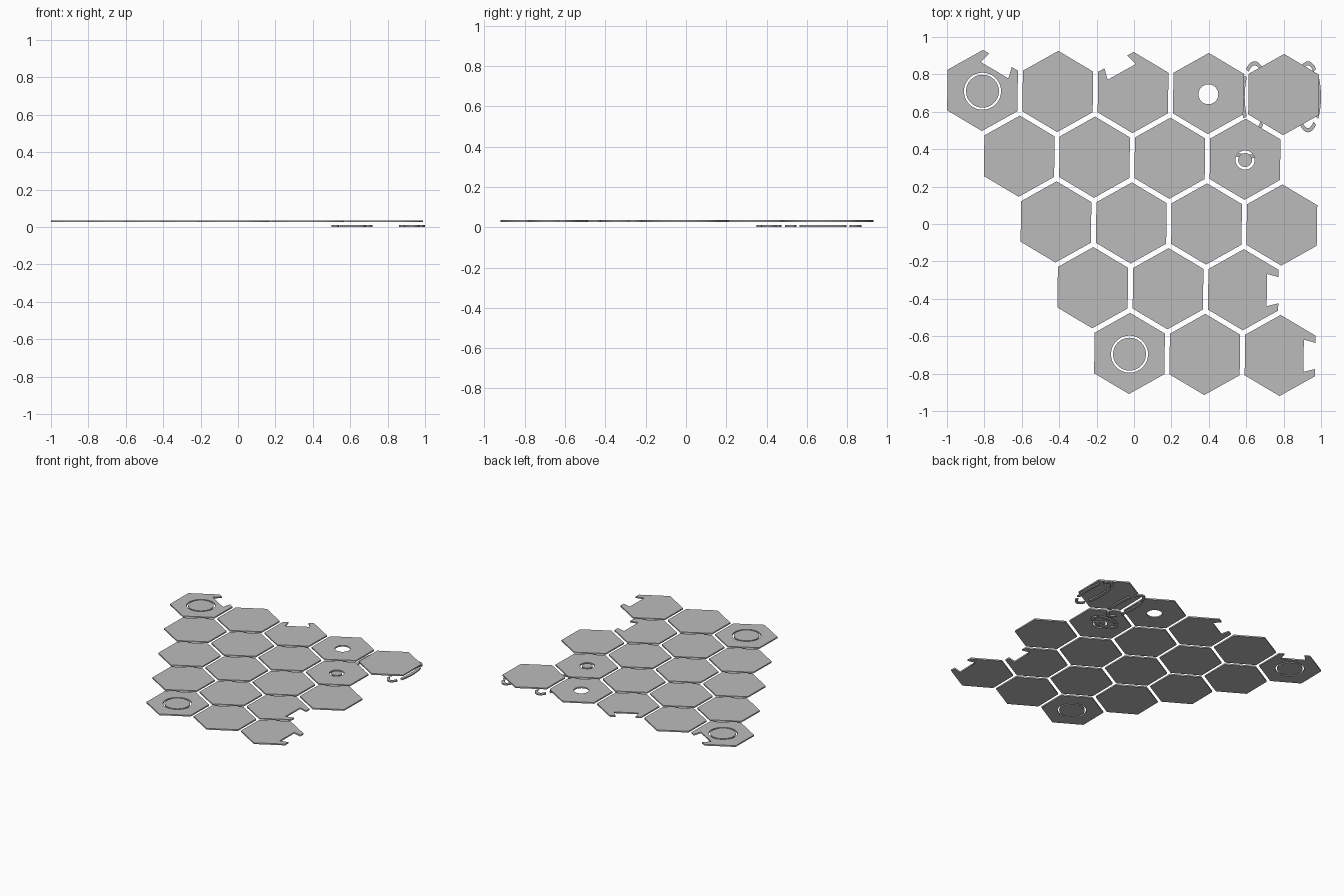
import bpy
from math import sin, cos, pi, radians
from mathutils import Vector, Matrix

cube = bpy.data.objects.get("Cube")
if cube:
    bpy.data.objects.remove(cube, do_unlink=True)

grey = bpy.data.materials.new("plain_grey")
grey.use_nodes = True
grey.diffuse_color = (0.5, 0.5, 0.5, 1)
grey.node_tree.nodes["Principled BSDF"].inputs["Base Color"].default_value = (0.5, 0.5, 0.5, 1)

RADIUS = 0.217
THICK = 0.01
TILT = -0.0137
PLATE_Z = 0.031
RIB_Z = 0.005
ORIGIN = Vector((-0.81, 0.714))
COLUMN = Vector((0.4025, -0.0055))
ROW = Vector((0.1965, -0.3515))


def flat_plate(name, loops, centre, z):
    """Extrude closed outlines (outer loop first, then holes) into a mesh plate."""
    curve = bpy.data.curves.new(name, "CURVE")
    curve.dimensions = "2D"
    curve.fill_mode = "BOTH"
    curve.extrude = THICK / 2
    for points in loops:
        spline = curve.splines.new("POLY")
        spline.points.add(len(points) - 1)
        for point, (x, y) in zip(spline.points, points):
            point.co = (x, y, 0, 1)
        spline.use_cyclic_u = True
    source = bpy.data.objects.new(name + "_outline", curve)
    bpy.context.collection.objects.link(source)
    graph = bpy.context.evaluated_depsgraph_get()
    mesh = bpy.data.meshes.new_from_object(source.evaluated_get(graph))
    bpy.data.objects.remove(source, do_unlink=True)
    mesh.materials.clear()
    mesh.materials.append(grey)
    obj = bpy.data.objects.new(name, mesh)
    obj.location = (centre[0], centre[1], z)
    bpy.context.collection.objects.link(obj)
    return obj


def circle(radius, count=48):
    return [(radius * cos(2 * pi * i / count), radius * sin(2 * pi * i / count))
            for i in range(count)]


def hexagon(notch=None):
    """Pointed-top hexagon, with an undercut notch in the side facing `notch` degrees."""
    apothem = RADIUS * cos(pi / 6)
    points = []
    for side in range(6):
        turn = Matrix.Rotation(radians(side * 60) + TILT, 2)
        outline = [(apothem, -RADIUS / 2)]
        if notch == side * 60:
            outline += [(apothem, -0.07), (apothem - 0.062, -0.086),
                        (apothem - 0.062, 0.086), (apothem, 0.07)]
        points += [turn @ Vector(p) for p in outline]
    return points


# Variations keyed by (row, column)
notches = {(0, 0): 60, (0, 2): 120, (3, 2): 0, (4, 2): 0}
holes = {(0, 0): 0.099, (4, 0): 0.099, (0, 3): 0.053, (1, 3): 0.051}
discs = {(0, 0): 0.088, (4, 0): 0.088, (1, 3): 0.037}

# Hexagonal tiles, with round holes and loose discs inside some of them
for row, count in enumerate((5, 4, 4, 3, 3)):
    for col in range(count):
        key = (row, col)
        centre = ORIGIN + COLUMN * col + ROW * row
        loops = [hexagon(notches.get(key))]
        hole_centre = centre + Vector((0, -0.004))
        if key in holes:
            loops.append([(x, y - 0.004) for x, y in circle(holes[key])])
        flat_plate(f"hex_tile_{row + 1}_{col + 1}", loops, centre, PLATE_Z)
        if key in discs:
            flat_plate(f"disc_{row + 1}_{col + 1}", [circle(discs[key])],
                       hole_centre, PLATE_Z)


def split_ring(name, centre, rx, ry, width=0.022, steps=10):
    """Oval rib broken into four curved pieces."""
    for quarter in range(4):
        angles = [radians(quarter * 90 - 38 + 76 * i / steps) for i in range(steps + 1)]
        outer = [(rx * cos(a), ry * sin(a)) for a in angles]
        inner = [((rx - width) * cos(a), (ry - width) * sin(a)) for a in reversed(angles)]
        flat_plate(f"{name}_{quarter + 1}", [outer + inner], centre, RIB_Z)


# Curved ribs lying below the corner tiles
split_ring("lower_rib", (0.61, 0.412), 0.11, 0.062)
split_ring("middle_rib", (0.645, 0.68), 0.075, 0.19)
split_ring("outer_rib", (0.93, 0.68), 0.07, 0.19)
